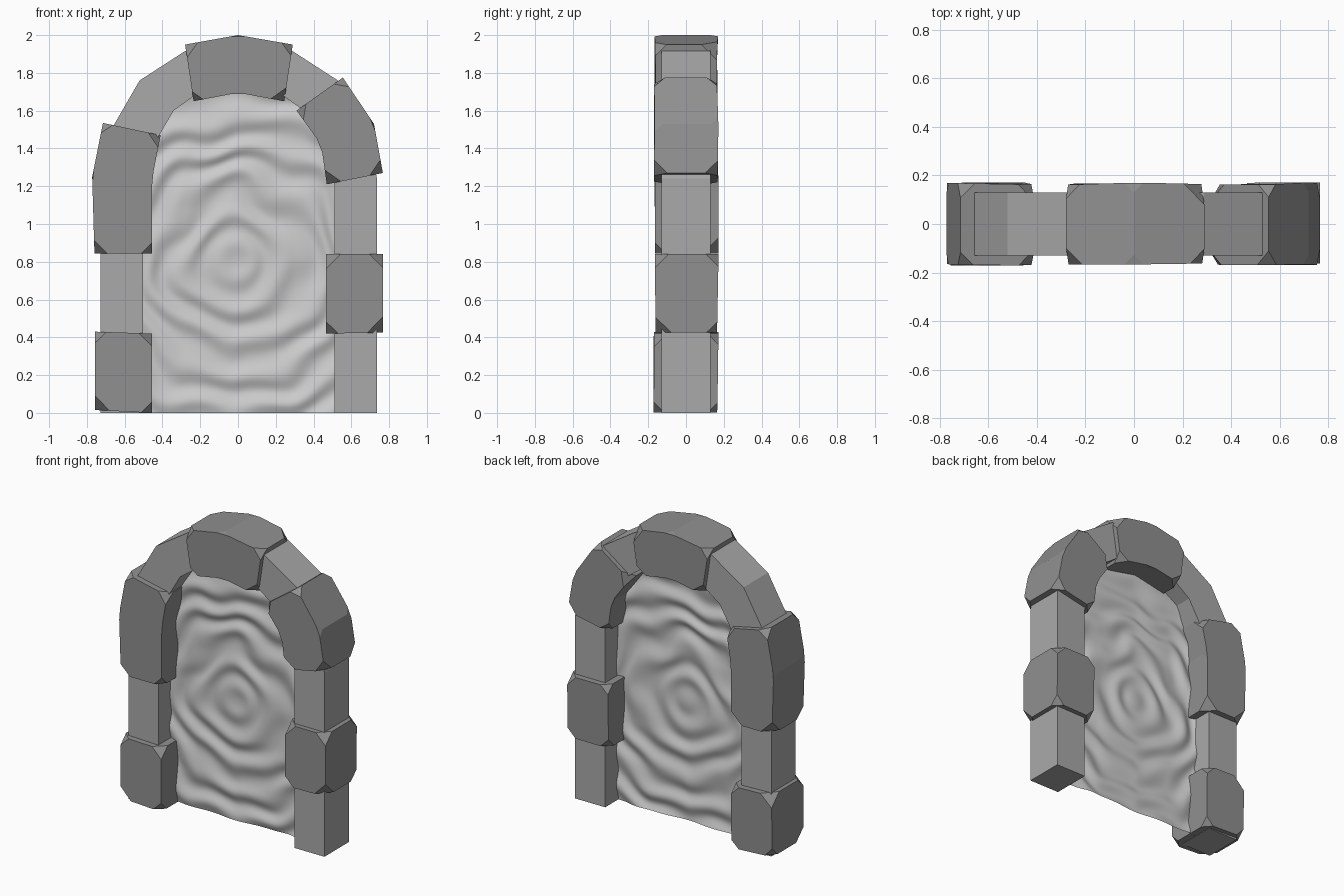
import bpy, bmesh, math, random
from mathutils import Vector, noise

if "Cube" in bpy.data.objects:
    bpy.data.objects.remove(bpy.data.objects["Cube"])

random.seed(4)


def grey(name, value):
    mat = bpy.data.materials.new(name)
    mat.diffuse_color = (value, value, value, 1)
    mat.use_nodes = True
    mat.node_tree.nodes["Principled BSDF"].inputs["Base Color"].default_value = mat.diffuse_color
    return mat


frame_grey = grey("frame_grey", 0.40)
stone_grey = grey("stone_grey", 0.28)


def add_object(name, bm, mat=None):
    bmesh.ops.recalc_face_normals(bm, faces=bm.faces)
    mesh = bpy.data.meshes.new(name)
    bm.to_mesh(mesh)
    bm.free()
    if mat:
        mesh.materials.append(mat)
    ob = bpy.data.objects.new(name, mesh)
    bpy.context.collection.objects.link(ob)
    return ob


# Plain rectangular-section arch behind the stones
half_outer = [(0.732, 0), (0.732, 1.24), (0.675, 1.5), (0.525, 1.76), (0.285, 1.915), (0, 1.965)]
half_inner = [(0.508, 0), (0.508, 1.2), (0.45, 1.42), (0.345, 1.6), (0.22, 1.69), (0, 1.735)]


def mirrored(half):
    return [(-x, z) for x, z in half] + half[-2::-1]


bm = bmesh.new()
rings = []
for (ox, oz), (ix, iz) in zip(mirrored(half_outer), mirrored(half_inner)):
    rings.append([bm.verts.new((x + 0.004, y, z)) for x, y, z in
                  ((ox, -0.13, oz), (ix, -0.13, iz), (ix, 0.13, iz), (ox, 0.13, oz))])
for a, b in zip(rings, rings[1:]):
    for i in range(4):
        j = (i + 1) % 4
        bm.faces.new((a[i], a[j], b[j], b[i]))
bm.faces.new(rings[0])
bm.faces.new(rings[-1])
add_object("arch_frame", bm, frame_grey)


# Chunky stones: extruded outlines with chipped corners
def stone(name, outline, mids=()):
    bm = bmesh.new()
    layers = [[bm.verts.new((x, y + random.uniform(-0.006, 0.006), z)) for x, z in outline]
              for y in (-0.167, 0.167)]
    bm.faces.new(layers[0])
    bm.faces.new(layers[1][::-1])
    n = len(outline)
    for i in range(n):
        j = (i + 1) % n
        bm.faces.new((layers[0][i], layers[1][i], layers[1][j], layers[0][j]))
    for layer in layers:
        for i, v in enumerate(layer):
            size = 0.04 if i in mids else random.uniform(0.05, 0.085)
            bmesh.ops.bevel(bm, geom=[v], offset=size, segments=1, affect='VERTICES')
    add_object(name, bm, stone_grey)


stone("lower_left_stone", [(-0.757, 0.015), (-0.455, 0.0), (-0.455, 0.42), (-0.757, 0.43)])
stone("upper_left_stone", [(-0.76, 0.845), (-0.455, 0.845), (-0.455, 1.24), (-0.41, 1.47),
                           (-0.715, 1.535), (-0.772, 1.25)], (2, 5))
stone("keystone", [(-0.235, 1.65), (0, 1.695), (0.245, 1.65), (0.29, 1.95), (0, 2.0),
                   (-0.28, 1.95)], (1, 4))
stone("upper_right_stone", [(0.47, 1.21), (0.767, 1.27), (0.72, 1.53), (0.555, 1.775),
                            (0.31, 1.6), (0.44, 1.42)], (2, 5))
stone("middle_right_stone", [(0.465, 0.42), (0.767, 0.425), (0.767, 0.84), (0.465, 0.84)])


# Rippled sheet filling the opening, its rim buried in the arch
def sheet_top(x):
    pts = [(0, 1.83), (0.25, 1.79), (0.43, 1.67), (0.57, 1.4), (0.61, 1.22)]
    for (xa, za), (xb, zb) in zip(pts, pts[1:]):
        if x <= xb:
            return za + (zb - za) * (x - xa) / (xb - xa)
    return pts[-1][1]


def ripple(x, z):
    r = math.hypot(x, z - 0.8)
    size = 0.011 * min(1, 0.25 + r / 0.35)
    r += 0.1 * min(1, r / 0.3) * noise.noise(Vector((x * 3.6, z * 3.6, 5.0)))
    return size * math.cos(2 * math.pi * r / 0.175)


bm = bmesh.new()
NX, NZ = 80, 120
cols = []
for i in range(NX + 1):
    x = -0.61 + 1.22 * i / NX
    top = sheet_top(abs(x))
    col = []
    for k in range(NZ + 1):
        z = top * k / NZ
        col.append(bm.verts.new((x, ripple(x, z), z)))
    cols.append(col)
for a, b in zip(cols, cols[1:]):
    for k in range(NZ):
        bm.faces.new((a[k], b[k], b[k + 1], a[k + 1])).smooth = True
add_object("rippled_sheet", bm)
